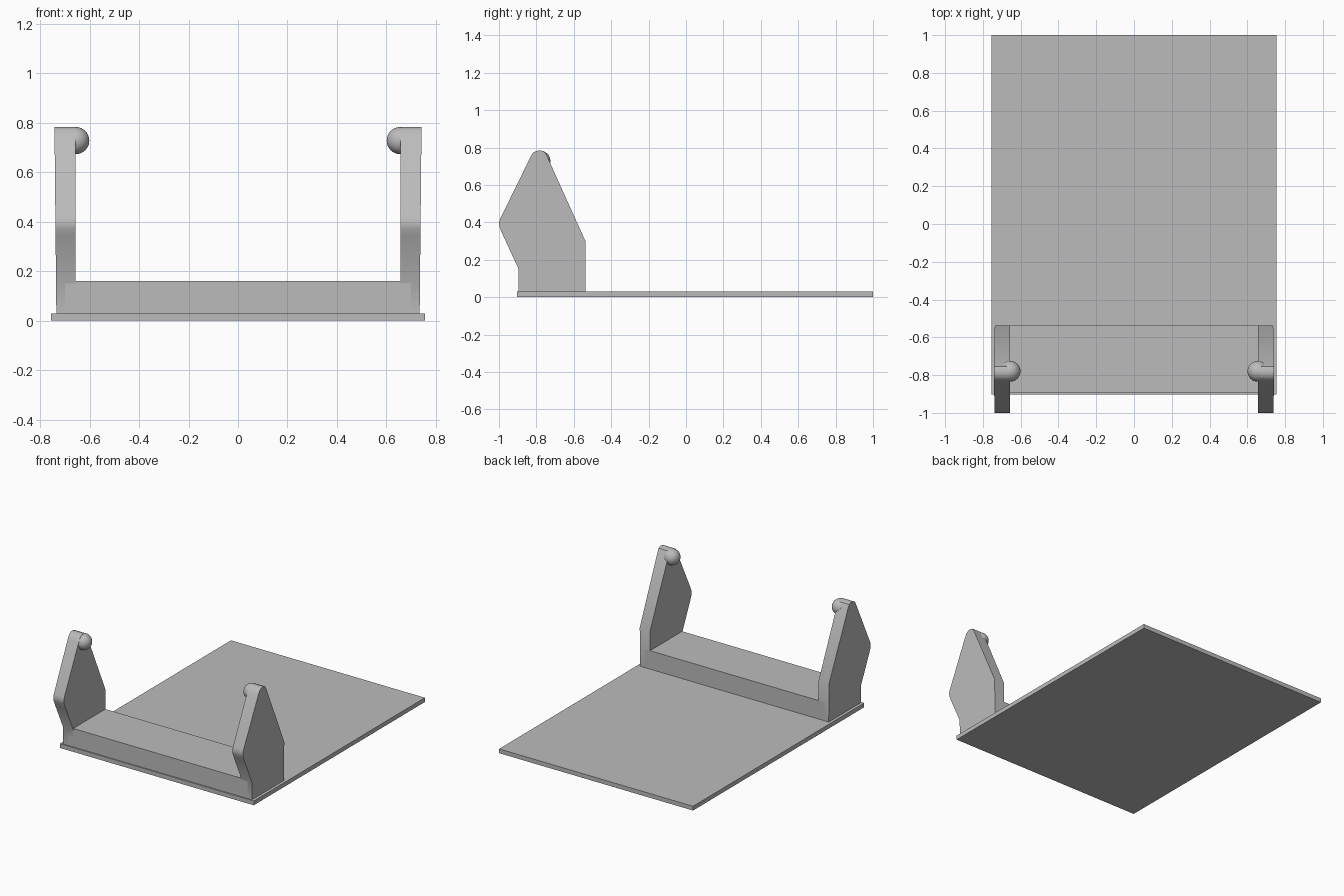
import bpy
import bmesh
from mathutils import Matrix

cube = bpy.data.objects.get("Cube")
if cube:
    bpy.data.objects.remove(cube, do_unlink=True)

grey = bpy.data.materials.new("plain grey")
grey.use_nodes = True
grey.diffuse_color = (0.5, 0.5, 0.5, 1)
grey.node_tree.nodes["Principled BSDF"].inputs["Base Color"].default_value = (0.5, 0.5, 0.5, 1)


def finish(name, bm, smooth=False):
    bmesh.ops.recalc_face_normals(bm, faces=bm.faces)
    mesh = bpy.data.meshes.new(name)
    bm.to_mesh(mesh)
    bm.free()
    mesh.materials.append(grey)
    obj = bpy.data.objects.new(name, mesh)
    bpy.context.collection.objects.link(obj)
    if smooth:
        bpy.ops.object.select_all(action='DESELECT')
        obj.select_set(True)
        bpy.context.view_layer.objects.active = obj
        bpy.ops.object.shade_smooth_by_angle(angle=0.6)
    return obj


def box(name, low, high):
    bm = bmesh.new()
    bmesh.ops.create_cube(bm, size=1)
    for v in bm.verts:
        v.co = [high[i] if v.co[i] > 0 else low[i] for i in range(3)]
    return finish(name, bm)


# Side outline of an arm as (y, z), with rounded elbow and tip
OUTLINE = [(-0.895, 0.03), (-0.895, 0.15), (-0.985, 0.345), (-0.996, 0.373),
           (-1.0, 0.395), (-0.993, 0.42), (-0.835, 0.742), (-0.82, 0.77),
           (-0.8, 0.782), (-0.775, 0.784), (-0.755, 0.776), (-0.742, 0.752),
           (-0.538, 0.30), (-0.538, 0.03)]
INNER = 0.656


def arm(name, side):
    bm = bmesh.new()
    inner = [bm.verts.new((side * INNER, y, z)) for y, z in OUTLINE]
    # The outer face leans out slightly towards the tip
    outer = [bm.verts.new((side * (0.734 + 0.01 * z), y, z)) for y, z in OUTLINE]
    bm.faces.new(inner)
    bm.faces.new(outer)
    for i in range(len(OUTLINE)):
        j = (i + 1) % len(OUTLINE)
        bm.faces.new((inner[i], inner[j], outer[j], outer[i]))
    finish(name, bm, True)


def knob(name, side):
    bm = bmesh.new()
    place = Matrix.Translation((side * INNER, -0.78, 0.728)) @ Matrix.Rotation(1.5708, 4, 'Y')
    bmesh.ops.create_uvsphere(bm, u_segments=32, v_segments=16, radius=0.055, matrix=place)
    finish(name, bm, True)


# Flat base and raised crossbar
box("base_plate", (-0.755, -0.903, 0), (0.755, 1, 0.03))
box("crossbar", (-0.7, -0.895, 0.03), (0.7, -0.538, 0.16))

# Pair of arms with round inward-facing pivots
for label, side in (("left", 1), ("right", -1)):
    arm(label + "_arm", side)
    knob(label + "_pivot_knob", side)
